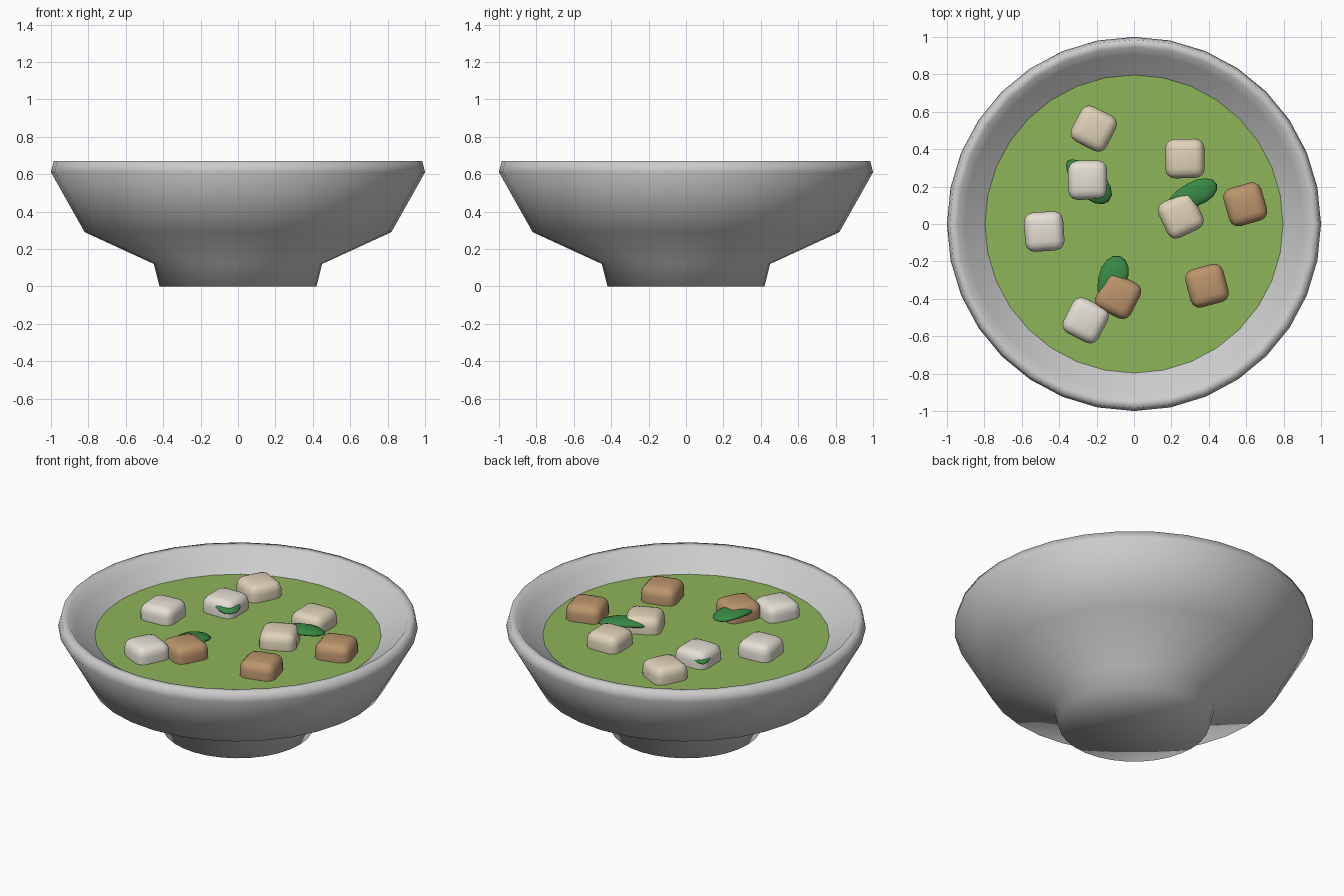
import bpy, bmesh, math
from mathutils import Matrix

if "Cube" in bpy.data.objects:
    bpy.data.objects.remove(bpy.data.objects["Cube"])

SEG = 32
SOUP_Z = 0.56


def material(name, rgb):
    m = bpy.data.materials.new(name)
    m.diffuse_color = (*rgb, 1)
    m.use_nodes = True
    m.node_tree.nodes["Principled BSDF"].inputs["Base Color"].default_value = m.diffuse_color
    return m


def add_object(name, bm, mat=None, smooth=True):
    bmesh.ops.recalc_face_normals(bm, faces=bm.faces)
    mesh = bpy.data.meshes.new(name)
    for f in bm.faces:
        f.smooth = smooth
    bm.to_mesh(mesh)
    bm.free()
    if mat:
        mesh.materials.append(mat)
    ob = bpy.data.objects.new(name, mesh)
    bpy.context.collection.objects.link(ob)
    return ob


def lathe(name, profile):
    bm = bmesh.new()
    verts = [bm.verts.new((r, 0, z)) for r, z in profile]
    edges = [bm.edges.new(p) for p in zip(verts, verts[1:])]
    bmesh.ops.spin(bm, geom=verts + edges, cent=(0, 0, 0), axis=(0, 0, 1),
                   angle=math.tau, steps=SEG)
    bmesh.ops.remove_doubles(bm, verts=bm.verts, dist=1e-4)
    return add_object(name, bm)


soup_mat = material("soup_green", (0.27, 0.46, 0.10))
cream = material("cream", (0.74, 0.65, 0.48))
white = material("off_white", (0.78, 0.74, 0.67))
brown = material("brown", (0.50, 0.30, 0.15))
leaf_mat = material("leaf_green", (0.04, 0.25, 0.06))

# Bowl: footed outside, rolled rim, sloping inside
lathe("bowl", [(0, 0), (0.42, 0), (0.45, 0.12), (0.82, 0.29), (1.0, 0.61),
               (0.985, 0.67), (0.945, 0.668), (0.905, 0.615), (0.795, SOUP_Z),
               (0.68, 0.42), (0.4, 0.22), (0, 0.18)])

# Soup surface
bm = bmesh.new()
bmesh.ops.create_circle(bm, cap_ends=True, segments=SEG, radius=0.797,
                        matrix=Matrix.Translation((0, 0, SOUP_Z + 0.002)))
add_object("soup", bm, soup_mat, smooth=False)


# Rounded cubes floating in the soup
def cube(name, x, y, turn, mat):
    bm = bmesh.new()
    bmesh.ops.create_cube(bm, size=1)
    bmesh.ops.scale(bm, vec=(0.21, 0.21, 0.18), verts=bm.verts)
    bmesh.ops.bevel(bm, geom=bm.edges[:], offset=0.05, segments=3,
                    profile=0.5, affect='EDGES')
    ob = add_object(name, bm, mat)
    ob.location = (x, y, 0.566)
    ob.rotation_euler = (0, 0, math.radians(turn))


for i, (x, y, turn, mat) in enumerate([
        (-0.215, 0.51, -27, cream), (0.272, 0.35, 1, cream),
        (0.25, 0.045, 25, cream), (-0.248, 0.235, 1, white),
        (-0.48, -0.04, 4, white), (-0.258, -0.515, -27, white),
        (0.595, 0.105, 16, brown), (0.39, -0.33, 15, brown),
        (-0.085, -0.385, -27, brown)]):
    cube(f"soup_cube_{i + 1}", x, y, turn, mat)


# Herb leaves: flattened, gently arched ovals
def leaf(name, x, y, turn, half_len, half_wid):
    bm = bmesh.new()
    bmesh.ops.create_uvsphere(bm, u_segments=16, v_segments=8, radius=1)
    for v in bm.verts:
        px, py, pz = v.co
        v.co = (px * half_len, py * half_wid * (1 + 0.2 * px),
                pz * 0.022 - 0.015 * px * px)
    ob = add_object(name, bm, leaf_mat)
    ob.location = (x, y, 0.62)
    ob.rotation_euler = (0, 0, math.radians(turn))


leaf("herb_leaf_1", -0.245, 0.23, -44, 0.155, 0.075)
leaf("herb_leaf_2", 0.31, 0.155, 24, 0.145, 0.065)
leaf("herb_leaf_3", -0.118, -0.305, 72, 0.14, 0.075)
